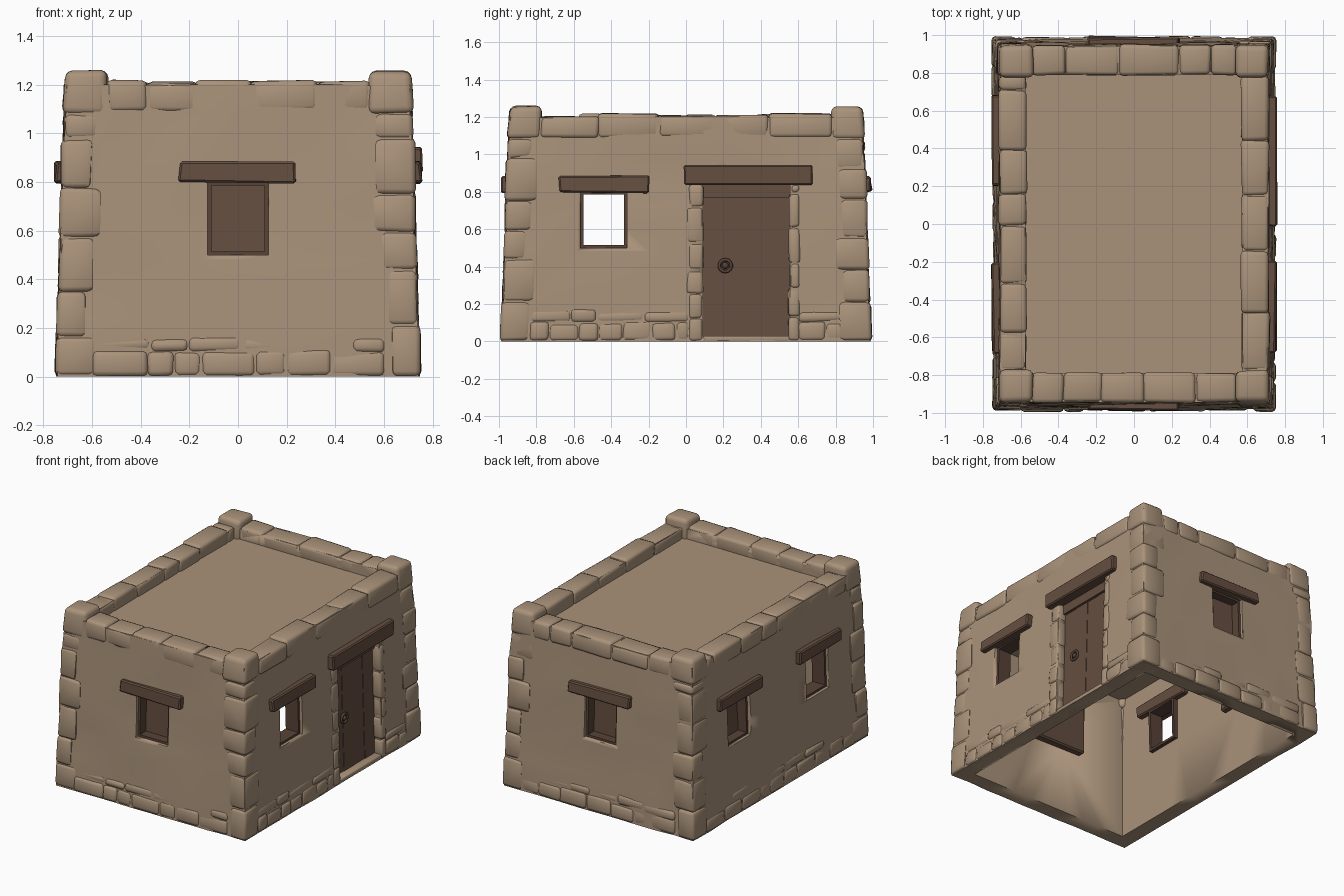
import bpy, bmesh, math, random
from mathutils import Vector, noise

if "Cube" in bpy.data.objects:
    bpy.data.objects.remove(bpy.data.objects["Cube"])

random.seed(4)
R = random.uniform


def material(name, col):
    m = bpy.data.materials.new(name)
    m.diffuse_color = (*col, 1)
    m.use_nodes = True
    m.node_tree.nodes["Principled BSDF"].inputs["Base Color"].default_value = m.diffuse_color
    return m


CLAY = material("clay", (0.40, 0.29, 0.195))
WOOD = material("wood", (0.13, 0.077, 0.052))
DARK = material("dark wood", (0.095, 0.055, 0.038))


def hx(z): return 0.743 - 0.035 * z / 1.2
def hy(z): return 0.983 - 0.040 * z / 1.2


def on_wall(side, u, d, z):
    """Point on a sloping wall: u along it, d outward, z up."""
    return {"front": (u, -hy(z) - d, z), "back": (u, hy(z) + d, z),
            "right": (hx(z) + d, u, z), "left": (-hx(z) - d, u, z)}[side]


def block(bm, pts, jit=0.0, bev=0.0, seg=2):
    """Box from 4 bottom + 4 top points, jittered and rounded."""
    vs = [bm.verts.new(Vector(p) + Vector((R(-jit, jit), R(-jit, jit), R(-jit, jit)))) for p in pts]
    for v in vs:
        v.co.z = max(v.co.z, min(p[2] for p in pts) if pts[0][2] <= 0 else -9)
    fs = [bm.faces.new([vs[i] for i in q]) for q in
          ((3, 2, 1, 0), (4, 5, 6, 7), (0, 1, 5, 4), (1, 2, 6, 5), (2, 3, 7, 6), (3, 0, 4, 7))]
    if bev:
        es = list({e for f in fs for e in f.edges})
        bmesh.ops.bevel(bm, geom=es, offset=bev, segments=seg, profile=0.5, affect='EDGES', clamp_overlap=True)


def wall_block(bm, side, u0, u1, d0, d1, z0, z1, **kw):
    block(bm, [on_wall(side, u, d, z) for z in (z0, z1)
               for u, d in ((u0, d0), (u1, d0), (u1, d1), (u0, d1))], **kw)


def finish(bm, name, mat, angle=40):
    bmesh.ops.recalc_face_normals(bm, faces=bm.faces[:])
    me = bpy.data.meshes.new(name)
    bm.to_mesh(me)
    bm.free()
    ob = bpy.data.objects.new(name, me)
    bpy.context.collection.objects.link(ob)
    me.materials.append(mat)
    bpy.ops.object.select_all(action='DESELECT')
    ob.select_set(True)
    bpy.context.view_layer.objects.active = ob
    bpy.ops.object.shade_smooth_by_angle(angle=math.radians(angle))
    return ob


def box_pts(x, y, z0, z1):
    return [(sx * x, sy * y, z) for z in (z0, z1) for sx, sy in ((-1, -1), (1, -1), (1, 1), (-1, 1))]


# Openings: wall, centre along the wall, closed by a panel
WINDOWS = [("front", 0, True), ("back", 0, True), ("right", -0.44, False),
           ("left", -0.44, False), ("left", 0.44, True)]
DOOR = (0.09, 0.555)

# Clay body: lumpy tapered block, hollowed out
bm = bmesh.new()
block(bm, box_pts(1, 1, 0, 1.2))
bmesh.ops.subdivide_edges(bm, edges=bm.edges[:], cuts=9, use_grid_fill=True)
for v in bm.verts:
    x, y, z = v.co
    n = noise.noise(Vector((x * 3, y * 3, z * 4))) * 0.012
    v.co.x = x * (hx(z) + n)
    v.co.y = y * (hy(z) + n)
    if z > 1.19:
        v.co.z += n * 0.7
body = finish(bm, "clay_walls", CLAY)

cuts = []


def cutter(fill):
    b = bmesh.new()
    fill(b)
    ob = finish(b, "cutter", CLAY)
    ob.hide_render = True
    cuts.append(ob)


cutter(lambda b: block(b, box_pts(0.635, 0.875, -0.1, 1.03)))
cutter(lambda b: block(b, box_pts(0.575, 0.79, 1.125, 1.5)))
cutter(lambda b: wall_block(b, "right", *DOOR, -0.2, 0.1, 0.02, 0.85))
for s, c, _ in WINDOWS:
    cutter(lambda b: wall_block(b, s, c - 0.125, c + 0.125, -0.2, 0.1, 0.5, 0.8))
bpy.ops.object.select_all(action='DESELECT')
bpy.context.view_layer.objects.active = body
body.select_set(True)
for c in cuts:
    m = body.modifiers.new("cut", 'BOOLEAN')
    m.operation, m.solver, m.object = 'DIFFERENCE', 'EXACT', c
    # cut before the smoothing
    bpy.ops.object.modifier_move_to_index(modifier=m.name, index=0)
    bpy.ops.object.modifier_apply(modifier=m.name)
for c in cuts:
    bpy.data.objects.remove(c)

# Corner stones: stacks of rounded stones that end in a raised post
bm = bmesh.new()
for sx in (-1, 1):
    for sy in (-1, 1):
        z = 0.0
        while z < 1.07:
            h = min(R(0.15, 0.23), 1.08 - z) if z < 0.9 else 1.08 - z
            a, b, o = R(0.12, 0.2), R(0.12, 0.2), R(0.004, 0.012)
            pts = []
            for q in (z, z + h + 0.004):
                X, Y = hx(q) + o, hy(q) + o
                pts += [(sx * p, sy * r, q) for p, r in
                        ((X, Y), (X - a, Y), (X - 0.1, Y - 0.1), (X, Y - b))]
            block(bm, pts, jit=0.004, bev=0.022)
            z += h
        block(bm, [(sx * p, sy * r, q) for q, e in ((1.08, 0.01), (1.255, 0.003))
                   for p, r in ((hx(q) + e, hy(q) + e), (0.535, hy(q) + e), (0.535, 0.775), (hx(q) + e, 0.775))],
              jit=0.006, bev=0.03, seg=3)
finish(bm, "corner_stones", CLAY, 50)


# Runs of stones: footing courses and parapet
def run(bm, side, u0, u1, d0, d1, z0, z1, size, bev):
    u = u0
    while u < u1 - 0.02:
        w = R(*size)
        e = u1 if u + w > u1 - 0.06 else u + w
        wall_block(bm, side, u, e + 0.004, d0, d1 + R(-0.004, 0.004), z0,
                   z1 + R(-0.012, 0.006), jit=0.005, bev=bev)
        u = e


bm = bmesh.new()
for side, L in (("front", 0.6), ("back", 0.6), ("right", 0.84), ("left", 0.84)):
    spans = [(-L, 0.02), (0.6, L)] if side == "right" else [(-L, L)]
    for a, b in spans:
        run(bm, side, a, b, -0.06, 0.007, 0, 0.11, (0.1, 0.24), 0.022)
        run(bm, side, a, b, -0.06, 0.004, 0.1, 0.17, (0.13, 0.3), 0.022)
finish(bm, "footing_stones", CLAY, 50)

bm = bmesh.new()
for side, L in (("front", 0.54), ("back", 0.54), ("right", 0.78), ("left", 0.78)):
    deep = 0.155 if side in ("front", "back") else 0.14
    run(bm, side, -L, L, -deep, 0.004, 1.09, 1.215, (0.16, 0.33), 0.022)
finish(bm, "parapet_stones", CLAY, 50)

# Stones beside the door, and sill
bm = bmesh.new()
for a, b in ((0.005, 0.092), (0.553, 0.61)):
    z = 0.0
    while z < 0.8:
        h = min(R(0.12, 0.2), 0.84 - z)
        wall_block(bm, "right", a + R(-0.01, 0.01), b, -0.07, 0.006, z, z + h, jit=0.004, bev=0.018)
        z += h
wall_block(bm, "right", *DOOR, -0.1, 0.0, 0, 0.03, bev=0.008)
finish(bm, "door_stones", CLAY, 50)

# Wooden lintels
bm = bmesh.new()
for s, c, _ in WINDOWS:
    wall_block(bm, s, c - 0.24, c + 0.24, -0.13, 0.035, 0.795, 0.88, jit=0.008, bev=0.008, seg=1)
wall_block(bm, "right", -0.01, 0.68, -0.12, 0.038, 0.84, 0.94, jit=0.006, bev=0.008, seg=1)
finish(bm, "lintels", WOOD, 30)

# Window frames lining the openings
bm = bmesh.new()
for s, c, _ in WINDOWS:
    for a, b, z0, z1 in ((-0.127, -0.108, 0.5, 0.8), (0.108, 0.127, 0.5, 0.8),
                         (-0.127, 0.127, 0.498, 0.515), (-0.127, 0.127, 0.785, 0.8)):
        wall_block(bm, s, c + a, c + b, -0.12, -0.02, z0, z1)
finish(bm, "window_frames", DARK, 30)

# Panels closing the shuttered windows
bm = bmesh.new()
for s, c, closed in WINDOWS:
    if closed:
        wall_block(bm, s, c - 0.27, c + 0.27, -0.14, -0.085, 0.47, 0.86, jit=0.01, bev=0.01, seg=1)
finish(bm, "window_panels", WOOD, 30)

# Door: planks and head board
bm = bmesh.new()
n = 4
w = (DOOR[1] - DOOR[0]) / n
for i in range(n):
    d = -0.055 + (0.003 if i % 2 else 0)
    wall_block(bm, "right", DOOR[0] + i * w, DOOR[0] + (i + 1) * w, -0.1, d, 0.03, 0.845)
wall_block(bm, "right", *DOOR, -0.1, -0.035, 0.77, 0.845)
finish(bm, "door", WOOD, 30)

# Door ring handle
bpy.ops.mesh.primitive_torus_add(major_segments=14, minor_segments=6, major_radius=0.032, minor_radius=0.009,
                                 location=(hx(0.41) - 0.042, 0.21, 0.405), rotation=(0, math.pi / 2, 0))
ring = bpy.context.object
ring.name = "door_handle"
ring.data.materials.append(DARK)
bpy.ops.object.shade_smooth()
bpy.ops.mesh.primitive_uv_sphere_add(segments=10, ring_count=6, radius=0.018,
                                     location=(hx(0.41) - 0.046, 0.21, 0.405))
knob = bpy.context.object
knob.name = "door_knob"
knob.data.materials.append(DARK)
bpy.ops.object.shade_smooth()
